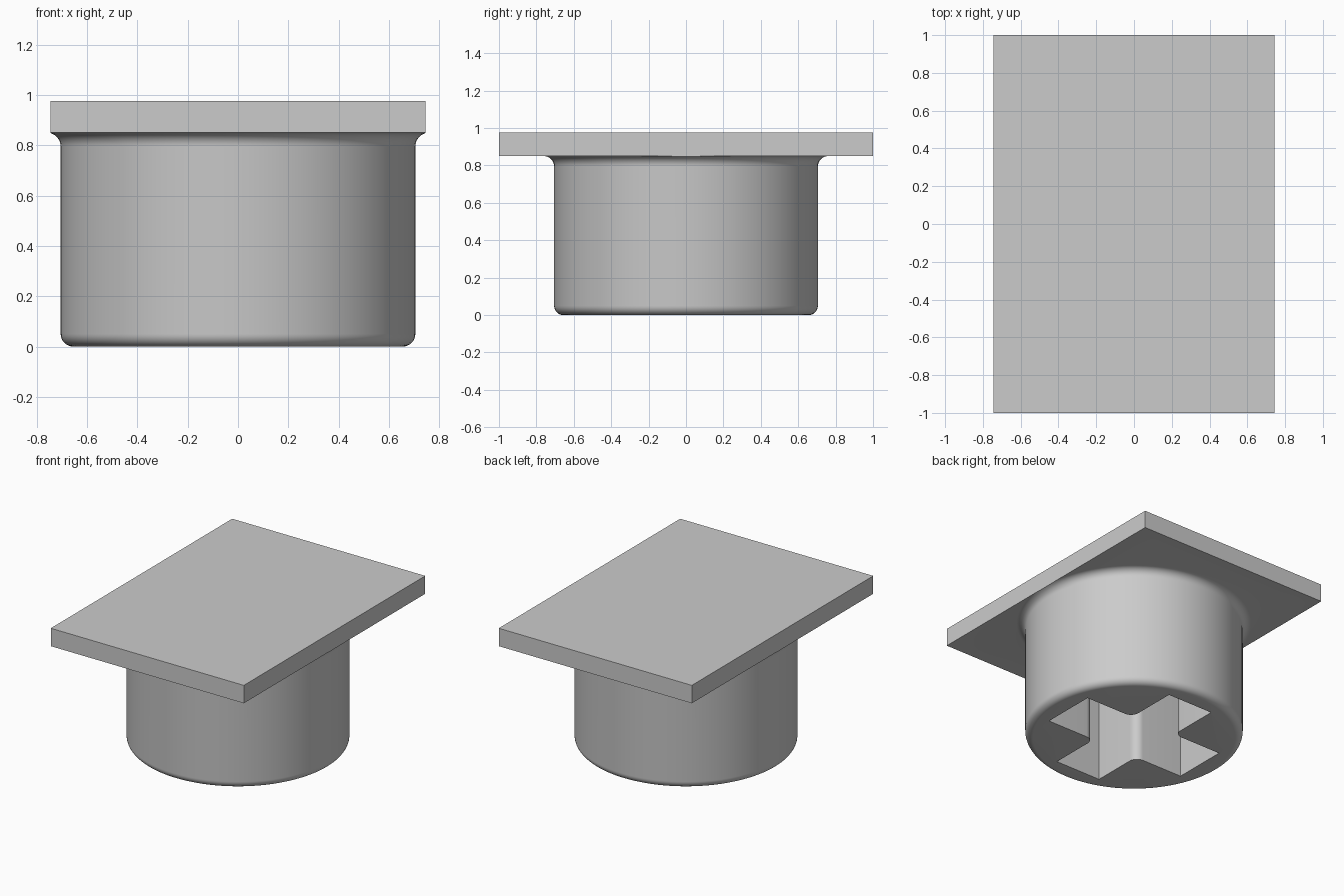
import bpy, bmesh, math
from mathutils import Matrix

if "Cube" in bpy.data.objects:
    bpy.data.objects.remove(bpy.data.objects["Cube"])

HX, HY = 0.745, 1.0          # plate half sizes
Z0, Z1 = 0.85, 0.975         # plate bottom and top
R, FOOT, NECK = 0.705, 0.05, 0.055
SEG = 128

grey = bpy.data.materials.new("light grey")
grey.diffuse_color = (0.6, 0.6, 0.6, 1)
grey.use_nodes = True
grey.node_tree.nodes["Principled BSDF"].inputs["Base Color"].default_value = grey.diffuse_color


def make_object(name, bm):
    bmesh.ops.recalc_face_normals(bm, faces=bm.faces)
    me = bpy.data.meshes.new(name)
    bm.to_mesh(me)
    bm.free()
    me.materials.append(grey)
    ob = bpy.data.objects.new(name, me)
    bpy.context.collection.objects.link(ob)
    return ob


def arc(cx, cz, r, a0, a1, n=8):
    angles = [math.radians(a0 + (a1 - a0) * i / n) for i in range(n + 1)]
    return [(cx + r * math.cos(a), cz + r * math.sin(a)) for a in angles]


def boolean(target, tool, operation):
    mod = target.modifiers.new(operation, 'BOOLEAN')
    mod.object, mod.operation, mod.solver = tool, operation, 'EXACT'
    bpy.context.view_layer.objects.active = target
    bpy.ops.object.modifier_apply(modifier=mod.name)
    bpy.data.objects.remove(tool)


# Top plate
bm = bmesh.new()
bmesh.ops.create_cube(bm, size=1, matrix=Matrix.Translation((0, 0, (Z0 + Z1) / 2))
                      @ Matrix.Diagonal((2 * HX, 2 * HY, Z1 - Z0, 1)))
plate = make_object("plate_with_stem", bm)

# Round stem: rounded foot, flared neck, short root inside the plate
profile = arc(R - FOOT, FOOT, FOOT, -90, 0) + arc(R + NECK, Z0 - NECK, NECK, 180, 90)
profile.append((R, Z0 + 0.04))
bm = bmesh.new()
rings = []
for r, z in profile:
    ring = []
    for i in range(SEG):
        a = 2 * math.pi * i / SEG
        x = max(-HX, min(HX, r * math.cos(a)))   # flare is trimmed by plate sides
        ring.append(bm.verts.new((x, r * math.sin(a), z)))
    rings.append(ring)
for lo, hi in zip(rings, rings[1:]):
    for i in range(SEG):
        j = (i + 1) % SEG
        bm.faces.new((lo[i], lo[j], hi[j], hi[i]))
bm.faces.new(rings[0][::-1])
bm.faces.new(rings[-1])
stem = make_object("stem", bm)
boolean(plate, stem, 'UNION')

# Cross-shaped socket with rounded inner corners
WX, WY, LX, LY, RC = 0.178, 0.194, 0.556, 0.565, 0.06
quarter = [(LX, WY)] + arc(WX + RC, WY + RC, RC, 270, 180) + [(WX, LY)]
outline = []
for sx, sy in ((1, 1), (-1, 1), (-1, -1), (1, -1)):
    pts = [(x * sx, y * sy) for x, y in quarter]
    outline += pts if sx * sy > 0 else pts[::-1]
bm = bmesh.new()
base = bm.faces.new([bm.verts.new((x, y, -0.1)) for x, y in outline])
top = bmesh.ops.extrude_face_region(bm, geom=[base])["geom"]
bmesh.ops.translate(bm, vec=(0, 0, Z0 + 0.1),
                    verts=[v for v in top if isinstance(v, bmesh.types.BMVert)])
socket = make_object("socket_cutter", bm)
boolean(plate, socket, 'DIFFERENCE')

# Smooth curves, sharp edges
plate.select_set(True)
bpy.context.view_layer.objects.active = plate
bpy.ops.object.shade_smooth_by_angle(angle=math.radians(30))
